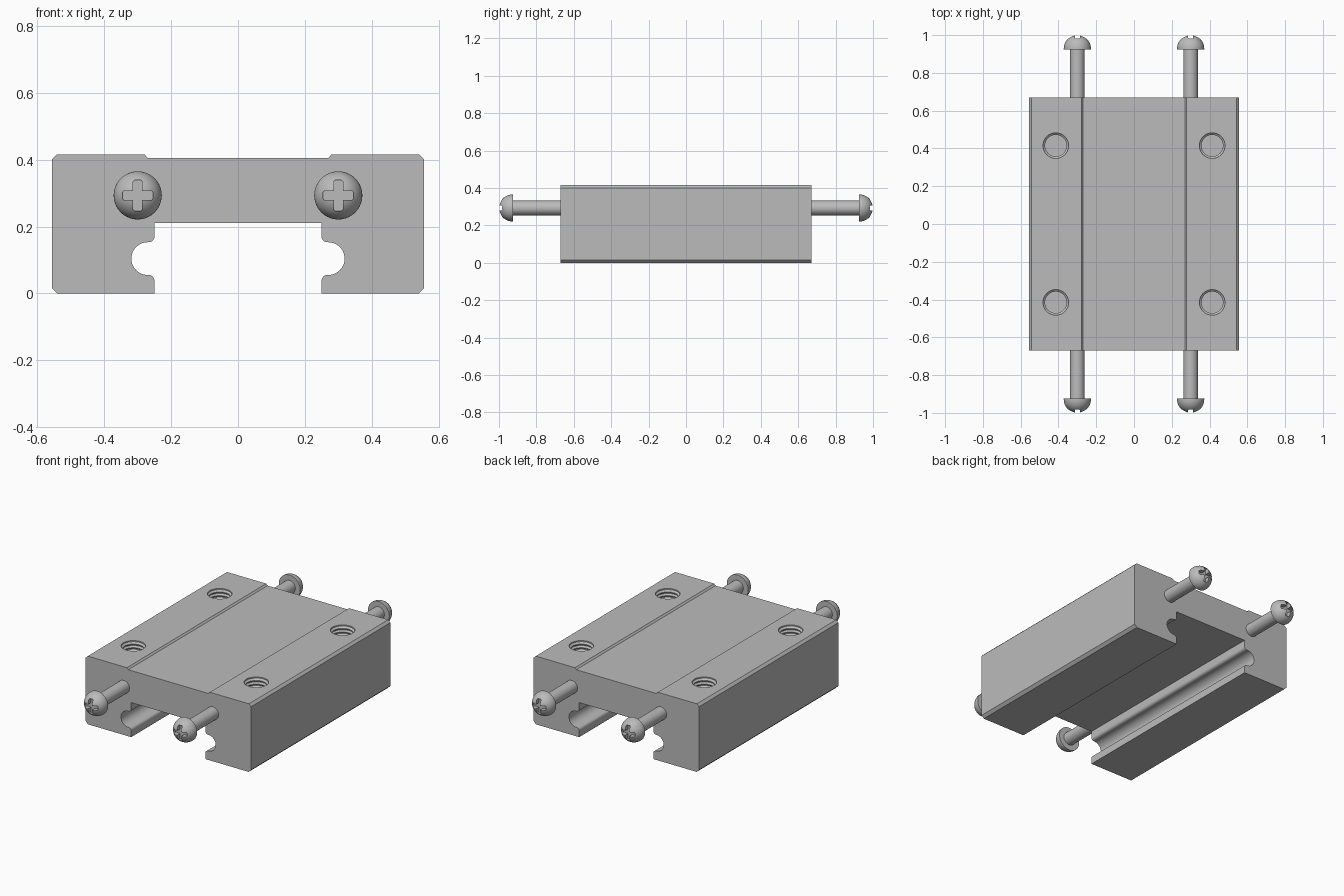
import bpy
import bmesh
import math
from mathutils import Matrix

if "Cube" in bpy.data.objects:
    bpy.data.objects.remove(bpy.data.objects["Cube"])

grey = bpy.data.materials.new("machined_grey")
grey.diffuse_color = (0.5, 0.5, 0.5, 1)
grey.use_nodes = True
grey.node_tree.nodes["Principled BSDF"].inputs["Base Color"].default_value = grey.diffuse_color


def finish(bm, name):
    bmesh.ops.recalc_face_normals(bm, faces=bm.faces)
    me = bpy.data.meshes.new(name)
    bm.to_mesh(me)
    bm.free()
    me.materials.append(grey)
    ob = bpy.data.objects.new(name, me)
    bpy.context.collection.objects.link(ob)
    return ob


def extrude(name, outline, y0, y1):
    """Prism of an (x, z) outline running from y0 to y1."""
    bm = bmesh.new()
    face = bm.faces.new([bm.verts.new((x, y0, z)) for x, z in outline])
    new = bmesh.ops.extrude_face_region(bm, geom=[face])["geom"]
    verts = [g for g in new if isinstance(g, bmesh.types.BMVert)]
    bmesh.ops.translate(bm, verts=verts, vec=(0, y1 - y0, 0))
    return finish(bm, name)


def lathe(name, profile, matrix, n=40):
    """Closed solid turned about z from (radius, height) points, then placed."""
    bm = bmesh.new()
    rings = [[bm.verts.new((r * math.cos(2 * math.pi * i / n),
                            r * math.sin(2 * math.pi * i / n), z))
              for i in range(n)] for r, z in profile]
    for a, b in zip(rings, rings[1:]):
        for i in range(n):
            j = (i + 1) % n
            bm.faces.new((a[i], a[j], b[j], b[i]))
    bm.faces.new(rings[0])
    bm.faces.new(rings[-1])
    bm.transform(matrix)
    return finish(bm, name)


def cut(ob, cutters):
    for c in cutters:
        m = ob.modifiers.new("cut", 'BOOLEAN')
        m.operation = 'DIFFERENCE'
        m.solver = 'EXACT'
        m.object = c
    dg = bpy.context.evaluated_depsgraph_get()
    me = bpy.data.meshes.new_from_object(ob.evaluated_get(dg))
    ob.modifiers.clear()
    ob.data = me
    for c in cutters:
        bpy.data.objects.remove(c)


def smooth(ob):
    bpy.ops.object.select_all(action='DESELECT')
    ob.select_set(True)
    bpy.context.view_layer.objects.active = ob
    bpy.ops.object.shade_smooth_by_angle(angle=math.radians(30))


def arc(cx, cz, r, a0, a1, n):
    return [(cx + r * math.cos(math.radians(a0 + (a1 - a0) * i / n)),
             cz + r * math.sin(math.radians(a0 + (a1 - a0) * i / n)))
            for i in range(n + 1)]


# Carriage block: half profile with ball groove, mirrored and extruded
half = [(0.27, 0.405), (0.279, 0.415), (0.543, 0.415), (0.557, 0.401),
        (0.557, 0.016), (0.541, 0.0), (0.25, 0.0), (0.25, 0.038)]
half += arc(0.267, 0.038, 0.017, 180, 90, 6)[1:]
half += arc(0.27, 0.104, 0.049, -90, 90, 20)
half += arc(0.267, 0.170, 0.017, 270, 180, 6)
half += [(0.25, 0.21)]
outline = half + [(-x, z) for x, z in reversed(half)]
block = extrude("carriage_block", outline, -0.67, 0.67)

# Four blind threaded mounting holes
thread = [(0.068, 0.45), (0.068, 0.408)]
for i in range(9):
    z = 0.399 - 0.022 * i
    thread += [(0.057, z), (0.057, z - 0.004), (0.067, z - 0.011), (0.067, z - 0.014)]
thread.append((0.057, thread[-1][1] - 0.008))
holes = [lathe("hole_cutter", thread, Matrix.Translation((sx * 0.414, sy * 0.415, 0)))
         for sx in (-1, 1) for sy in (-1, 1)]
cut(block, holes)
smooth(block)

# Round-head screws with cross recesses, two at each end
SX, SZ, R = 0.30, 0.293, 0.072
dome = [(R * math.cos(math.radians(a)), 0.928 + R * math.sin(math.radians(a)))
        for a in range(0, 90, 6)] + [(0.002, 1.0)]
screw_profile = [(0.039, 0.58), (0.039, 0.924), (R, 0.924)] + dome
w, l, b = 0.0135, 0.046, 0.004
arm = [(w, w), (w, l - b), (w - b, l), (b - w, l), (-w, l - b)]
for end, sy in (("front", -1), ("back", 1)):
    for side, sx in (("left", -1), ("right", 1)):
        place = (Matrix.Translation((sx * SX, 0, SZ))
                 @ Matrix.Rotation(-sy * math.pi / 2, 4, 'X'))
        screw = lathe(f"{end}_{side}_screw", screw_profile, place)
        cross = []
        for k in range(4):
            c, s = round(math.cos(k * math.pi / 2)), round(math.sin(k * math.pi / 2))
            cross += [(sx * SX + x * c - z * s, SZ + x * s + z * c) for x, z in arm]
        cut(screw, [extrude("cross_cutter", cross, sy * 0.966, sy * 1.05)])
        smooth(screw)
